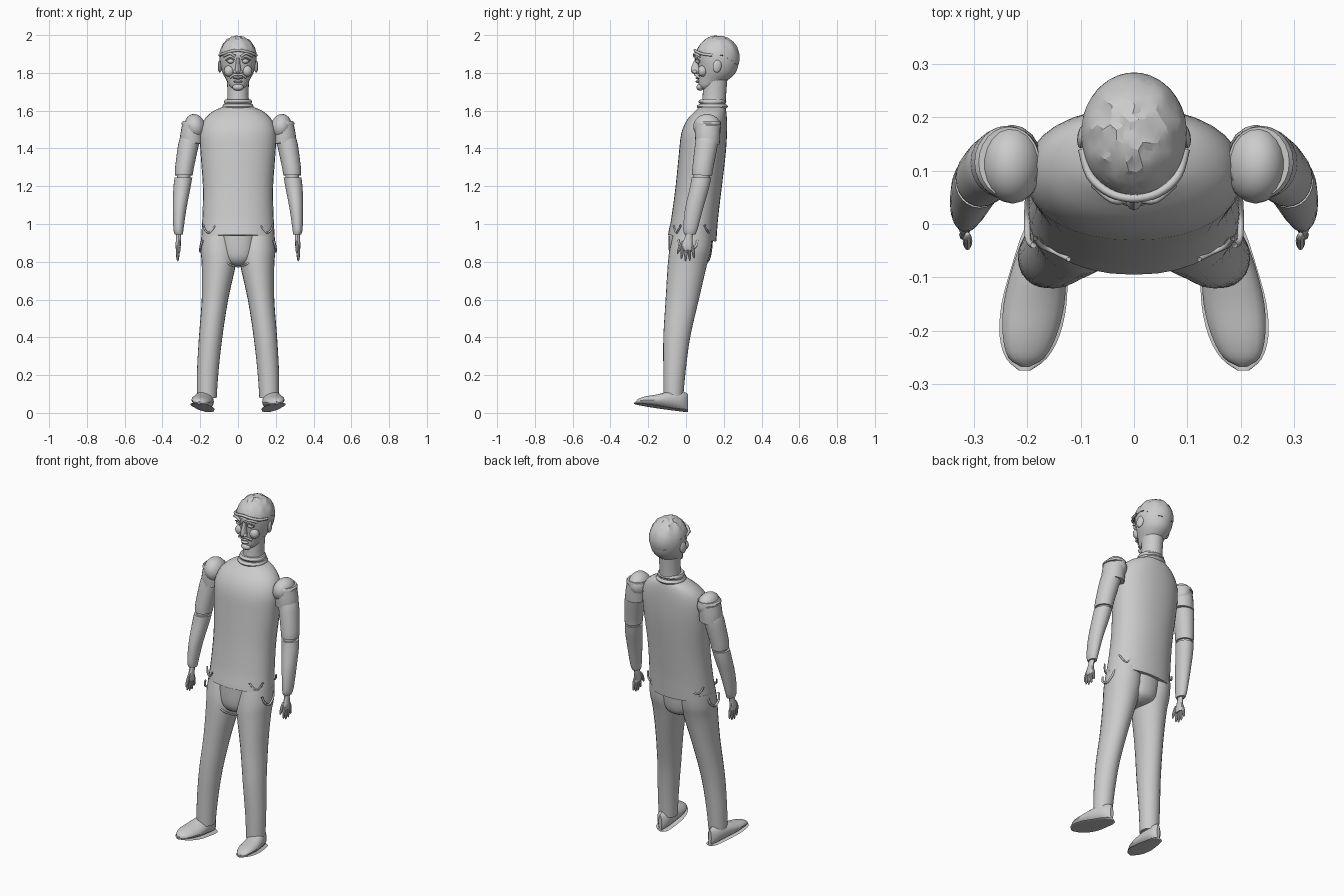
import bpy, bmesh, math, random
from mathutils import Matrix, Vector, Euler

if "Cube" in bpy.data.objects:
    bpy.data.objects.remove(bpy.data.objects["Cube"])
random.seed(4)

grey = bpy.data.materials.new("plain grey")
grey.use_nodes = True
tone = (0.6, 0.6, 0.6, 1)
grey.diffuse_color = tone
grey.node_tree.nodes["Principled BSDF"].inputs["Base Color"].default_value = tone


def finish(name, bm, angle=35):
    bmesh.ops.recalc_face_normals(bm, faces=bm.faces)
    mesh = bpy.data.meshes.new(name)
    bm.to_mesh(mesh)
    bm.free()
    mesh.materials.append(grey)
    obj = bpy.data.objects.new(name, mesh)
    bpy.context.collection.objects.link(obj)
    if angle:
        bpy.ops.object.select_all(action="DESELECT")
        obj.select_set(True)
        bpy.context.view_layer.objects.active = obj
        bpy.ops.object.shade_smooth_by_angle(angle=math.radians(angle))
    return obj


def spline(rows, steps):
    """Catmull-Rom through the section rows."""
    rows = [Vector(r) for r in rows]
    out = []
    for i in range(len(rows) - 1):
        a, b, c, d = rows[max(i - 1, 0)], rows[i], rows[i + 1], rows[min(i + 2, len(rows) - 1)]
        for k in range(steps):
            t = k / steps
            out.append(0.5 * (2 * b + (c - a) * t + (2 * a - 5 * b + 4 * c - d) * t * t
                              + (3 * b - a - 3 * c + d) * t ** 3))
    return out + [rows[-1]]


def loft(name, rows, sides=24, side=1, steps=3, tilt=None, power=1):
    """Stack of ellipses: x, front y, back y, z, half width. tilt slopes each ring."""
    bm = bmesh.new()
    rings = []
    for x, y0, y1, z, rx in spline(rows, steps):
        ring = []
        for i in range(sides):
            a = math.tau * i / sides
            c, s = math.cos(a), math.sin(a)
            c, s = math.copysign(abs(c) ** power, c), math.copysign(abs(s) ** power, s)
            dy = s * (y1 - y0) / 2
            dz = tilt(z) * dy if tilt else 0
            ring.append(bm.verts.new((side * (x + rx * c), (y0 + y1) / 2 + dy, z + dz)))
        rings.append(ring)
    for p, q in zip(rings, rings[1:]):
        for i in range(sides):
            j = (i + 1) % sides
            bm.faces.new((p[i], p[j], q[j], q[i]))
    bm.faces.new(rings[0])
    bm.faces.new(rings[-1])
    return finish(name, bm)


def blob(name, loc, size, rot=(0, 0, 0), side=1, seg=12):
    bm = bmesh.new()
    mat = Matrix.LocRotScale(Vector(loc), Euler(rot), Vector(size))
    bmesh.ops.create_uvsphere(bm, u_segments=seg, v_segments=max(6, seg * 2 // 3), radius=1, matrix=mat)
    for v in bm.verts:
        v.co.x *= side
    return finish(name, bm)


def cord(name, points, radius, side=1):
    curve = bpy.data.curves.new(name, "CURVE")
    curve.dimensions = "3D"
    curve.bevel_depth = radius
    curve.bevel_resolution = 1
    s = curve.splines.new("POLY")
    path = spline(points, 4)
    s.points.add(len(path) - 1)
    for p, co in zip(s.points, path):
        p.co = (side * co.x, co.y, co.z, 1)
    curve.materials.append(grey)
    obj = bpy.data.objects.new(name, curve)
    bpy.context.collection.objects.link(obj)


# Shirt, collar and pelvis
loft("shirt", [(0, -.095, .16, .925, .195), (0, -.075, .172, 1.05, .188), (0, -.055, .19, 1.2, .186),
               (0, -.038, .21, 1.37, .198), (0, -.025, .217, 1.48, .202), (0, .005, .217, 1.55, .18),
               (0, .045, .213, 1.595, .135), (0, .07, .208, 1.62, .08)],
     sides=32, tilt=lambda z: -.14 if z < 1 else 0, power=.92)
for z, r in ((1.622, .083), (1.647, .074)):
    loft("collar", [(0, .14 - r * .85, .14 + r * .85, z - .013, r * .93), (0, .14 - r, .14 + r, z, r),
                    (0, .14 - r * .85, .14 + r * .85, z + .013, r * .93)])
loft("pelvis", [(0, -.035, .07, .775, .025), (0, -.07, .115, .795, .07), (0, -.09, .135, .84, .095),
                (0, -.092, .145, .94, .105)], power=.8)
cord("pelvis_seam", [(-.1, -.066, .93), (-.094, -.066, .84), (-.05, -.08, .79), (0, -.07, .775),
                     (.05, -.08, .79), (.094, -.066, .84), (.1, -.066, .93)], .005)

for s, side in ((1, "left"), (-1, "right")):
    # Trouser leg with pocket opening and shirt pocket stitching
    loft(side + "_leg", [(.165, -.12, -.015, .08, .052), (.16, -.12, -.002, .22, .057),
                         (.145, -.12, .022, .4, .062), (.122, -.108, .068, .6, .07),
                         (.102, -.097, .11, .78, .09), (.1, -.088, .132, .86, .098),
                         (.102, -.07, .14, .94, .092)], side=s)
    cord(side + "_pocket", [(.188, -.04, .915), (.198, -.03, .88), (.2, .01, .855),
                            (.198, .05, .88), (.19, .06, .915)], .006, s)
    for face, y in (("front", -.052), ("back", .122)):
        cord(side + "_hem_pocket_" + face, [(.185, y + (.025 if y < 0 else -.025), .995),
             (.172, y + (.01 if y < 0 else -.01), .965), (.15, y, .955), (.122, y + (-.014 if y < 0 else .012), .99)],
             .005, s)

    # Shoe upper and thin raised-toe sole
    for part, rows in (("shoe", ((.0, .10, .01), (.03, .115, .035), (.09, .115, .05), (.16, .098, .057),
                                 (.22, .088, .05), (.26, .075, .034), (.277, .06, .008))),
                       ("sole", ((.0, .018, .015), (.02, .018, .038), (.09, .024, .052), (.16, .034, .061),
                                 (.22, .043, .056), (.262, .05, .038), (.285, .053, .01)))):
        bm = bmesh.new()
        rings = []
        for d, top, half in spline(rows, 3):
            low = .004 + .15 * d
            cx = .165 + .14 * d
            ring = []
            for i in range(16):
                a = math.tau * i / 16
                h = max(top - low, .008) / 2
                x = half * math.cos(a)
                ring.append(bm.verts.new((s * (cx + x), .01 - d, low + h + h * math.sin(a) + x * .12)))
            rings.append(ring)
        for p, q in zip(rings, rings[1:]):
            for i in range(16):
                bm.faces.new((p[i], p[i - 1], q[i - 1], q[i]))
        bm.faces.new(rings[0])
        bm.faces.new(rings[-1])
        finish(side + "_" + part, bm)

    # Jointed arm
    blob(side + "_shoulder", (.228, .112, 1.515), (.056, .074, .068), (0, .25, 0), s, 18)
    slope = lambda z: -.05
    loft(side + "_sleeve", [(.246, .05, .178, 1.425, .062), (.243, .048, .181, 1.47, .063),
                            (.236, .05, .182, 1.525, .06)], side=s, tilt=slope)
    loft(side + "_sleeve_rim", [(.239, .047, .184, 1.528, .06), (.237, .047, .184, 1.536, .062),
                                (.234, .05, .182, 1.545, .057)], side=s, steps=1)
    loft(side + "_upper_arm", [(.287, .032, .138, 1.258, .047), (.283, .034, .145, 1.3, .05),
                               (.262, .048, .168, 1.42, .055), (.25, .055, .172, 1.46, .055)], side=s, tilt=slope)
    loft(side + "_elbow", [(.288, .04, .125, 1.235, .036), (.287, .04, .128, 1.27, .036)], side=s, steps=1)
    loft(side + "_forearm", [(.313, -.008, .05, .945, .022), (.315, -.015, .062, .975, .027),
                             (.309, -.005, .09, 1.08, .036), (.297, .02, .122, 1.19, .045),
                             (.289, .03, .134, 1.245, .047)], side=s)

    # Hand, four fingers and thumb
    loft(side + "_hand", [(.316, -.02, .035, .862, .012), (.317, -.024, .036, .885, .014),
                          (.315, -.008, .034, .925, .013), (.314, .002, .04, .96, .014)], sides=12, side=s)
    for i in range(4):
        y = -.016 + i * .0165
        drop = (.012, 0, .003, .016)[i]
        blob(side + "_finger", (.319, y + (i - 1.5) * .003, .842 + drop), (.009, .0085, .041),
             ((i - 1.5) * .08, 0, 0), s, 8)
    blob(side + "_thumb", (.312, -.032, .877), (.009, .009, .038), (-.4, 0, 0), s, 8)

    # Paired face features
    blob(side + "_ear", (.096, .165, 1.835), (.01, .024, .034), (-.15, 0, .2), s)
    blob(side + "_eye", (.04, .063, 1.862), (.019, .012, .012), (0, 0, .3), s)
    cord(side + "_eyelid", [(.02, .052, 1.868), (.04, .05, 1.878), (.064, .068, 1.866)], .004, s)
    cord(side + "_brow", [(.016, .045, 1.886), (.042, .046, 1.902), (.076, .075, 1.888)], .007, s)
    blob(side + "_cheek", (.047, .088, 1.81), (.028, .026, .03), (0, 0, 0), s)
    blob(side + "_nostril", (.014, .047, 1.806), (.012, .013, .01), (0, 0, 0), s)
    cord(side + "_moustache", [(0, .05, 1.79), (.02, .053, 1.79), (.042, .07, 1.775)], .007, s)

# Neck and head
loft("neck", [(0, .082, .21, 1.62, .062), (0, .088, .212, 1.68, .056), (0, .095, .222, 1.8, .06)])
loft("head", [(0, .085, .14, 1.712, .024), (0, .068, .165, 1.73, .044), (0, .064, .225, 1.765, .063),
              (0, .066, .262, 1.8, .082), (0, .062, .278, 1.845, .095), (0, .056, .28, 1.885, .097),
              (0, .06, .272, 1.93, .088), (0, .1, .23, 1.975, .045)], sides=20)
loft("nose", [(0, .04, .08, 1.795, .01), (0, .026, .08, 1.808, .018), (0, .03, .08, 1.835, .013),
              (0, .05, .08, 1.88, .009)], sides=12)
blob("chin", (0, .075, 1.724), (.03, .02, .018))
blob("upper_lip", (0, .062, 1.772), (.028, .012, .006))
blob("lower_lip", (0, .064, 1.754), (.024, .013, .008))

# Crumpled hair with a raised front edge
bm = bmesh.new()
bmesh.ops.create_icosphere(bm, subdivisions=4, radius=1)
bmesh.ops.delete(bm, geom=[v for v in bm.verts if v.co.z < .12 - .6 * max(0, v.co.y)], context="VERTS")
for v in bm.verts:
    turn = math.atan2(v.co.y, v.co.x)
    crease = .03 * math.sin(9 * turn) * max(0, v.co.z) * (1 - v.co.z ** 6)
    k = 1 + crease + random.uniform(-.03, .025) * max(0, v.co.z)
    v.co = (v.co.x * .1 * k, .167 + v.co.y * .117 * k, 1.88 + v.co.z * .117 * k)
bmesh.ops.holes_fill(bm, edges=[e for e in bm.edges if e.is_boundary], sides=0)
finish("hair", bm, 22)
cord("hair_front_edge", [(-.097, .14, 1.893), (-.082, .09, 1.9), (-.045, .058, 1.912), (0, .048, 1.92),
                         (.045, .058, 1.912), (.082, .09, 1.9), (.097, .14, 1.893)], .008)
